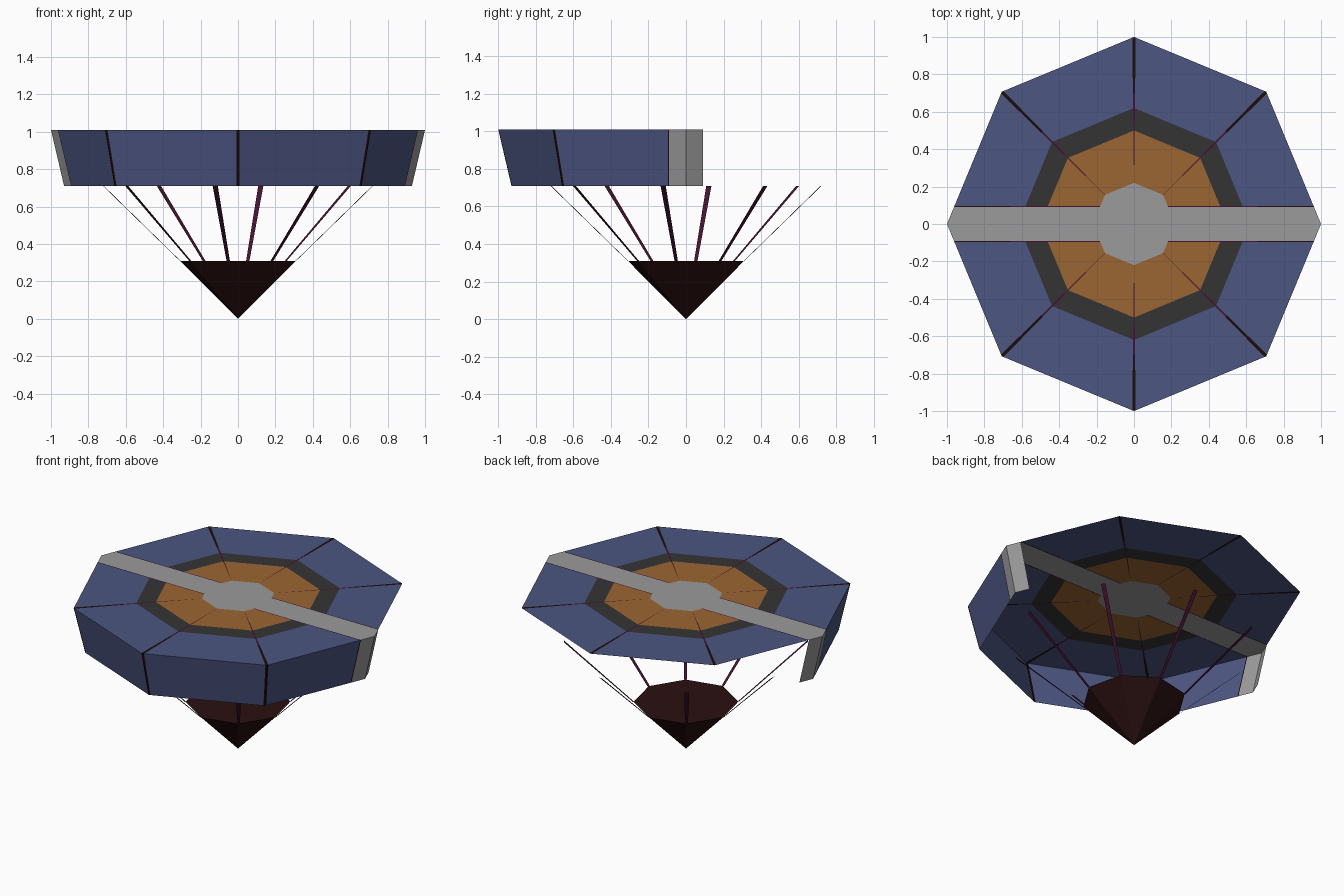
import bpy, bmesh, math
from mathutils import Vector

if "Cube" in bpy.data.objects:
    bpy.data.objects.remove(bpy.data.objects["Cube"])

def mat(name, rgb):
    m = bpy.data.materials.new(name)
    lin = [((c / 255 + 0.055) / 1.055) ** 2.4 if c > 10 else c / 255 / 12.92 for c in rgb]
    m.diffuse_color = (*lin, 1)
    m.use_nodes = True
    m.node_tree.nodes["Principled BSDF"].inputs["Base Color"].default_value = m.diffuse_color
    return m

BLUE, CHAR, ORANGE, GREY, BLACK, PURPLE = range(6)
mats = [mat("slate blue", (76, 86, 130)), mat("charcoal", (52, 52, 52)),
        mat("burnt orange", (155, 102, 50)), mat("mid grey", (155, 155, 155)),
        mat("near black", (28, 12, 10)), mat("plum", (70, 18, 50))]
maroon = mat("dark maroon", (42, 16, 16))

def finish(name, bm, materials):
    me = bpy.data.meshes.new(name)
    bm.to_mesh(me)
    bm.free()
    for m in materials:
        me.materials.append(m)
    ob = bpy.data.objects.new(name, me)
    bpy.context.collection.objects.link(ob)

def polar(r, deg, z):
    a = math.radians(deg)
    return Vector((r * math.cos(a), r * math.sin(a), z))

# Canopy: flat octagonal rings plus a hanging skirt
TOP, HEM, BAND = 1.01, 0.71, 0.09
bm = bmesh.new()
profile = [(0.22, TOP), (0.5, TOP), (0.62, TOP), (0.7, TOP), (1.0, TOP), (0.93, HEM)]
rings = [[bm.verts.new(polar(r, 45 * i, z)) for i in range(8)] for r, z in profile]
bm.faces.new(rings[0])
base = [GREY, ORANGE, CHAR, BLUE, BLUE, BLUE]
bm.faces.ensure_lookup_table()
bm.faces[0].material_index = GREY
for k in range(5):
    for i in range(8):
        j = (i + 1) % 8
        f = bm.faces.new((rings[k][i], rings[k + 1][i], rings[k + 1][j], rings[k][j]))
        f.material_index = base[k + 1]

def cut(co, no):
    bmesh.ops.bisect_plane(bm, geom=bm.verts[:] + bm.edges[:] + bm.faces[:],
                           plane_co=co, plane_no=no, dist=1e-5)

# Cuts for the central band and the tapered radial seams
TAPER = 0.0115
for s in (-1, 1):
    cut((0, s * BAND, 0), (0, 1, 0))
    cut((0, s * (BAND + 0.006), 0), (0, 1, 0))
    for i in (1, 2, 3, 5, 6, 7):
        d = polar(1, 45 * i, 0)
        cut(d * 0.2, Vector((-d.y, d.x, 0)) - d * s * TAPER)

gone = []
for f in bm.faces:
    c = f.calc_center_median()
    r = math.hypot(c.x, c.y)
    skirt = c.z < TOP - 0.01
    seam = BLACK if skirt or r > 0.7 else PURPLE
    if skirt and c.y > BAND:
        gone.append(f)
    elif abs(c.y) < BAND:
        f.material_index = GREY
    elif f.material_index != GREY:
        if abs(c.y) < BAND + 0.006:
            f.material_index = seam
        for i in (1, 2, 3, 5, 6, 7):
            d = polar(1, 45 * i, 0)
            along = c.dot(d)
            if along > 0.2 and abs(c.y * d.x - c.x * d.y) < (along - 0.2) * TAPER:
                f.material_index = seam
bmesh.ops.delete(bm, geom=gone, context='FACES')
finish("canopy", bm, mats)

# Basket: inverted octagonal cone, turned slightly against the canopy
TURN, RIM = -9.6, 0.31
bm = bmesh.new()
tip = bm.verts.new((0, 0, 0))
rim = [bm.verts.new(polar(0.314, 45 * i + TURN, RIM)) for i in range(8)]
bm.faces.new(rim)
for i in range(8):
    bm.faces.new((tip, rim[(i + 1) % 8], rim[i]))
finish("basket", bm, [maroon])

# Struts: flat ribbons from the basket corners up to hem height
bm = bmesh.new()
for i in range(8):
    a = 45 * i + TURN
    t = polar(1, a + 90, 0)
    lo, hi = polar(0.314, a, RIM), polar(0.73, a, HEM)
    bm.faces.new([bm.verts.new(p) for p in
                  (lo - t * 0.009, lo + t * 0.009, hi + t * 0.014, hi - t * 0.014)])
finish("struts", bm, [mats[PURPLE]])
